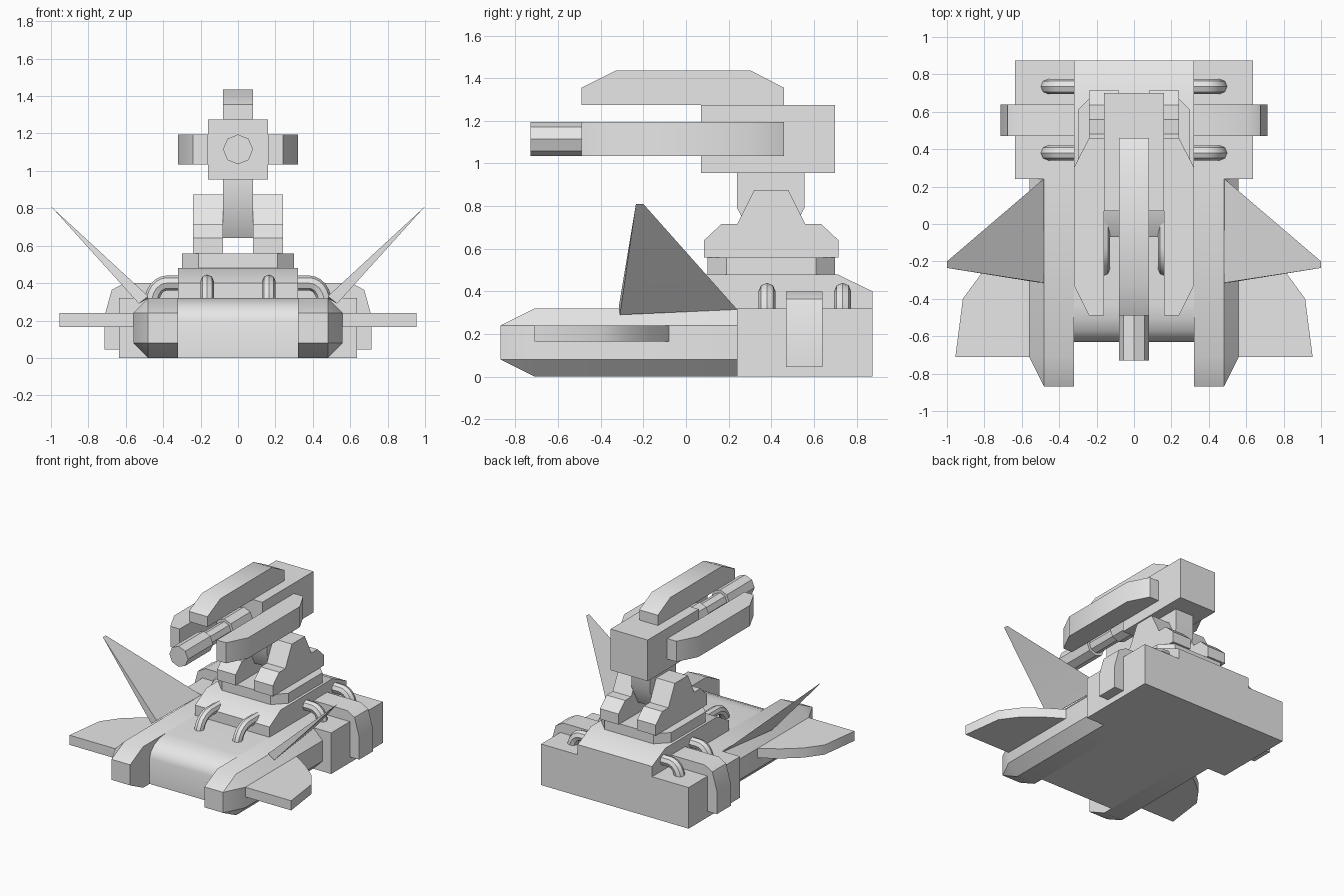
import bpy, bmesh, math

cube = bpy.data.objects.get("Cube")
if cube:
    bpy.data.objects.remove(cube, do_unlink=True)

grey = bpy.data.materials.new("plain_grey")
grey.use_nodes = True
GREY = (0.8, 0.8, 0.8, 1)
grey.diffuse_color = GREY
grey.node_tree.nodes["Principled BSDF"].inputs["Base Color"].default_value = GREY


def finish(obj, mirror):
    """Colour, shade and optionally mirror an object across x = 0."""
    obj.data.materials.clear()
    obj.data.materials.append(grey)
    bpy.ops.object.select_all(action='DESELECT')
    obj.select_set(True)
    bpy.context.view_layer.objects.active = obj
    bpy.ops.object.shade_smooth_by_angle(angle=math.radians(30))
    if mirror:
        mod = obj.modifiers.new("mirror", 'MIRROR')
        mod.use_mirror_merge = False
    return obj


def from_bmesh(name, bm, mirror=False):
    bmesh.ops.recalc_face_normals(bm, faces=bm.faces)
    mesh = bpy.data.meshes.new(name)
    bm.to_mesh(mesh)
    bm.free()
    obj = bpy.data.objects.new(name, mesh)
    bpy.context.collection.objects.link(obj)
    return finish(obj, mirror)


def prism(name, profile, axis, lo, hi, mirror=False):
    """Extrude a 2D profile along an axis; the profile uses the other two axes in order."""
    def place(p, d):
        c = list(p)
        c.insert("xyz".index(axis), d)
        return c
    bm = bmesh.new()
    a = [bm.verts.new(place(p, lo)) for p in profile]
    b = [bm.verts.new(place(p, hi)) for p in profile]
    bm.faces.new(a)
    bm.faces.new(b[::-1])
    for i in range(len(a)):
        j = (i + 1) % len(a)
        bm.faces.new((a[i], b[i], b[j], a[j]))
    return from_bmesh(name, bm, mirror)


def box(name, x, y, z, mirror=False):
    return prism(name, [(x[0], y[0]), (x[1], y[0]), (x[1], y[1]), (x[0], y[1])],
                 'z', z[0], z[1], mirror)


def hull(name, points, mirror=False):
    """Flat-faced solid around a set of points."""
    bm = bmesh.new()
    for p in points:
        bm.verts.new(p)
    bmesh.ops.convex_hull(bm, input=bm.verts)
    bmesh.ops.dissolve_limit(bm, angle_limit=0.01, verts=bm.verts, edges=bm.edges)
    return from_bmesh(name, bm, mirror)


def pipe(name, path, radius):
    """Round pipe along a path, mirrored to the other side."""
    curve = bpy.data.curves.new(name, 'CURVE')
    curve.dimensions = '3D'
    curve.bevel_depth = radius
    curve.bevel_resolution = 2
    spline = curve.splines.new('POLY')
    spline.points.add(len(path) - 1)
    for point, p in zip(spline.points, path):
        point.co = (*p, 1)
    obj = bpy.data.objects.new(name, curve)
    bpy.context.collection.objects.link(obj)
    bpy.ops.object.select_all(action='DESELECT')
    obj.select_set(True)
    bpy.context.view_layer.objects.active = obj
    bpy.ops.object.convert(target='MESH')
    return finish(bpy.context.object, True)


def arc(cu, cv, ru, rv, steps):
    """Quarter ellipse from (cu + ru, cv) to (cu, cv + rv)."""
    return [(cu + ru * math.cos(t), cv + rv * math.sin(t))
            for t in (math.pi / 2 * i / steps for i in range(steps + 1))]


# Lower body
box("rear_body", (-0.635, 0.635), (0.24, 0.875), (0, 0.32))
prism("front_body", [(0.24, 0), (-0.63, 0)] + arc(-0.43, 0.2, -0.2, 0.12, 4) + [(0.24, 0.32)],
      'x', -0.32, 0.32)
section = [(0.32, 0), (0.48, 0), (0.56, 0.08), (0.56, 0.24), (0.48, 0.32), (0.32, 0.32)]
nose = [(x, -0.87, z) for x in (0.32, 0.48) for z in (0.08, 0.24)]
hull("side_nacelle", [(x, y, z) for x, z in section for y in (-0.71, 0.24)] + nose, True)

# Raised deck with sloped ends
prism("raised_deck", [(-0.07, 0.30), (-0.07, 0.40), (0.07, 0.48), (0.71, 0.48),
                      (0.875, 0.40), (0.875, 0.30)], 'x', -0.32, 0.32)

# Wings, fins and side straps
prism("side_wing", [(0.52, -0.71), (0.955, -0.71), (0.915, -0.40), (0.82, -0.27),
                    (0.70, -0.17), (0.56, -0.08), (0.52, -0.08)], 'z', 0.165, 0.24, True)
hull("tail_fin", [(0.48, -0.315, 0.33), (0.53, -0.31, 0.29), (0.485, 0.24, 0.315),
                  (1, -0.235, 0.81), (1, -0.20, 0.81)], True)
prism("side_strap", [(0.30, 0.30), (0.30, 0.40), (0.61, 0.40), (0.675, 0.363),
                     (0.715, 0.22), (0.715, 0.045), (0.60, 0.045)], 'y', 0.47, 0.64, True)

# Bent pipes on the deck sides and front
bend = arc(0.38, 0.30, 0.08, 0.10, 6)[::-1]
for name, y in (("rear_pipe", 0.735), ("middle_pipe", 0.38)):
    pipe(name, [(0.29, y, 0.40)] + [(x, y, z) for x, z in bend], 0.04)
front_bend = arc(0.12, 0.29, 0.125, 0.12, 6)[::-1]
pipe("front_pipe", [(0.165, 0.04, 0.41)] + [(0.165, -u, z) for u, z in front_bend], 0.036)

# Turret ring and mount
ring = [(sx * x, 0.4 + sy * y) for sx, sy, pts in
        ((1, 1, ((0.3, 0.21), (0.21, 0.3))), (-1, 1, ((0.21, 0.3), (0.3, 0.21))),
         (-1, -1, ((0.3, 0.21), (0.21, 0.3))), (1, -1, ((0.21, 0.3), (0.3, 0.21))))
        for x, y in pts]
prism("turret_ring", ring, 'z', 0.47, 0.558)
half = [(0.315, 0.558), (0.315, 0.64), (0.235, 0.715), (0.16, 0.715), (0.08, 0.875)]
prism("mount_bracket", [(0.4 + u, z) for u, z in half] +
      [(0.4 - u, z) for u, z in reversed(half)], 'x', 0.08, 0.24, True)
prism("turret_neck", [(0.24, 0.96), (0.24, 0.79), (0.32, 0.64), (0.475, 0.64),
                      (0.555, 0.79), (0.555, 0.96)], 'x', -0.08, 0.08)

# Gun housing and its long pods
box("gun_housing", (-0.16, 0.16), (0.07, 0.70), (0.955, 1.275))
pod = [(-0.49, 0), (-0.49, 0.08), (-0.33, 0.16), (0.305, 0.16), (0.46, 0.08), (0.46, 0)]
prism("top_pod", [(y, 1.275 + h) for y, h in pod], 'x', -0.08, 0.08)
prism("side_pod", [(0.16 + h, y) for y, h in pod], 'z', 1.035, 1.195, True)

# Eight-sided barrel in three sections
for name, radius, y0, y1 in (("muzzle", 0.08, -0.73, -0.42), ("barrel", 0.058, -0.42, -0.17),
                             ("barrel_collar", 0.08, -0.17, 0.08)):
    octagon = [(radius * math.cos(math.pi / 4 * i), 1.115 + radius * math.sin(math.pi / 4 * i))
               for i in range(8)]
    prism(name, octagon, 'y', y0, y1)
